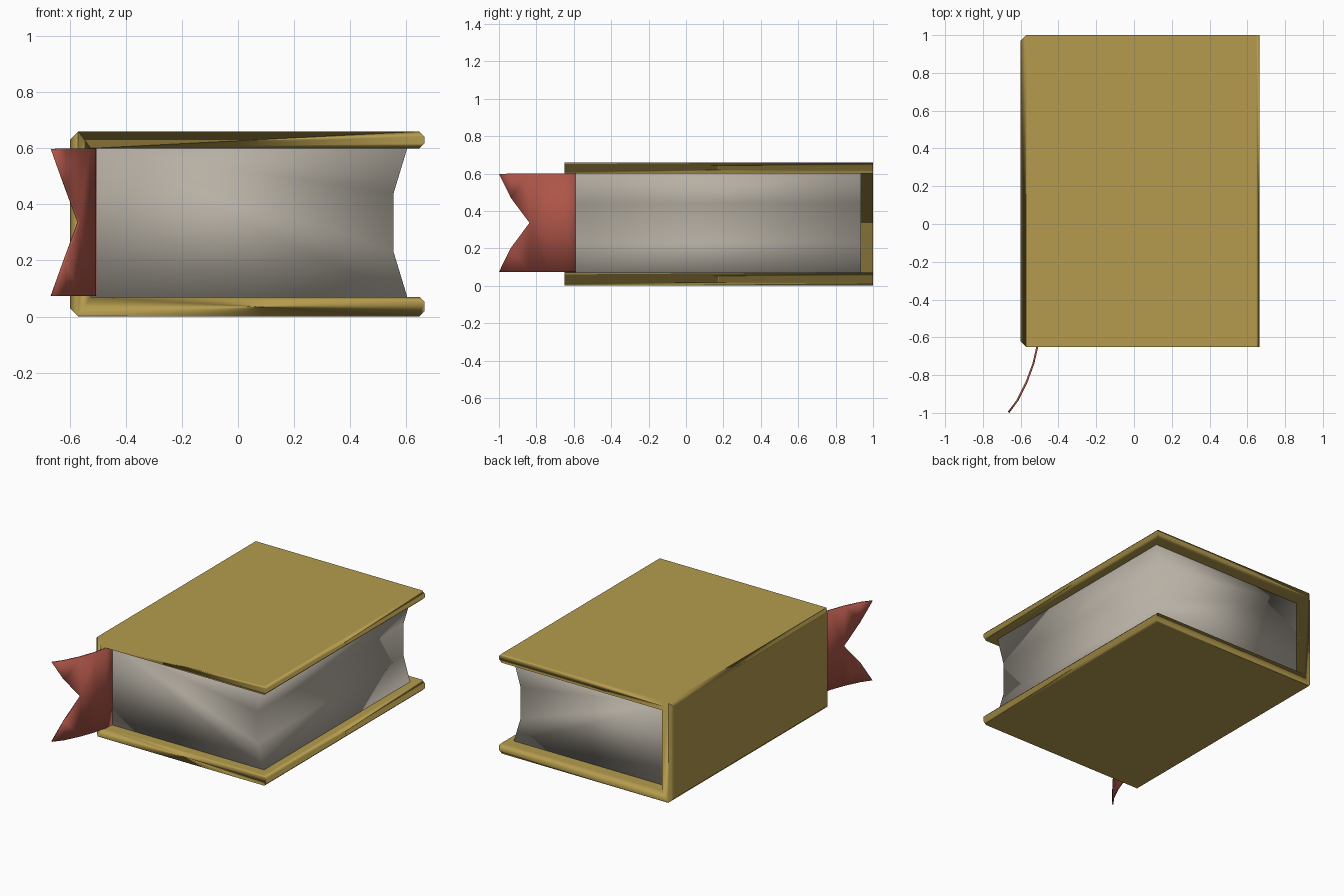
import bpy, bmesh

if "Cube" in bpy.data.objects:
    bpy.data.objects.remove(bpy.data.objects["Cube"])


def material(name, rgb):
    m = bpy.data.materials.new(name)
    m.diffuse_color = (*rgb, 1)
    m.use_nodes = True
    m.node_tree.nodes["Principled BSDF"].inputs["Base Color"].default_value = m.diffuse_color
    return m


def finish(bm, name, mat):
    bmesh.ops.recalc_face_normals(bm, faces=bm.faces)
    for f in bm.faces:
        f.smooth = True
    me = bpy.data.meshes.new(name)
    bm.to_mesh(me)
    bm.free()
    me.materials.append(mat)
    ob = bpy.data.objects.new(name, me)
    bpy.context.collection.objects.link(ob)
    return ob


def extrude_profile(points, y0, y1):
    """Solid with an x/z outline running from y0 to y1."""
    bm = bmesh.new()
    face = bm.faces.new([bm.verts.new((x, y0, z)) for x, z in points])
    out = bmesh.ops.extrude_face_region(bm, geom=[face])["geom"]
    verts = [v for v in out if isinstance(v, bmesh.types.BMVert)]
    bmesh.ops.translate(bm, verts=verts, vec=(0, y1 - y0, 0))
    return bm


gold = material("cover_gold", (0.46, 0.33, 0.075))
paper = material("paper", (0.47, 0.43, 0.37))
red = material("ribbon_red", (0.42, 0.09, 0.065))

# Cover: both boards and the spine as one C-shaped section
c = 0.018
cover_outline = [
    (-0.57, 0), (0.665 - c, 0), (0.665, c), (0.665, 0.07 - c), (0.665 - c, 0.07),
    (-0.525, 0.07), (-0.525, 0.6),
    (0.665 - c, 0.6), (0.665, 0.6 + c), (0.665, 0.66 - c), (0.665 - c, 0.66),
    (-0.57, 0.66), (-0.6, 0.63), (-0.6, 0.03)]
bm = extrude_profile(cover_outline, -0.65, 1.0)
# Chamfer the upright end edges of the spine
ends = [e for e in bm.edges if all(v.co.x < -0.59 for v in e.verts)
        and abs(e.verts[0].co.y - e.verts[1].co.y) < 0.01]
bmesh.ops.bevel(bm, geom=ends, offset=0.028, segments=1, affect='EDGES')
cover = finish(bm, "cover", gold)
wn = cover.modifiers.new("weighted_normals", 'WEIGHTED_NORMAL')
wn.weight = 100

# Page block with a hollow fore edge
page_outline = [(-0.53, 0.065), (0.605, 0.065), (0.555, 0.23), (0.555, 0.44),
                (0.605, 0.605), (-0.53, 0.605)]
finish(extrude_profile(page_outline, -0.59, 0.935), "pages", paper)

# Bookmark ribbon: curved path with a swallowtail end; gap is half the notch height
path = [(-0.508, -0.57, 0), (-0.512, -0.65, 0), (-0.533, -0.74, 0),
        (-0.568, -0.835, 0), (-0.618, -0.935, 0.135), (-0.664, -0.997, 0.262)]
bm = bmesh.new()
mid, half = 0.336, 0.263
for s in (1, -1):
    rows = [(bm.verts.new((x, y, mid + s * half)), bm.verts.new((x, y, mid + s * gap)))
            for x, y, gap in path]
    for (a, b), (d, e) in zip(rows, rows[1:]):
        bm.faces.new((a, b, e, d))
bmesh.ops.remove_doubles(bm, verts=bm.verts, dist=0.003)
ribbon = finish(bm, "bookmark_ribbon", red)
solid = ribbon.modifiers.new("thickness", 'SOLIDIFY')
solid.thickness = 0.01
solid.offset = 0
bpy.context.view_layer.objects.active = ribbon
ribbon.select_set(True)
bpy.ops.object.shade_smooth_by_angle()
